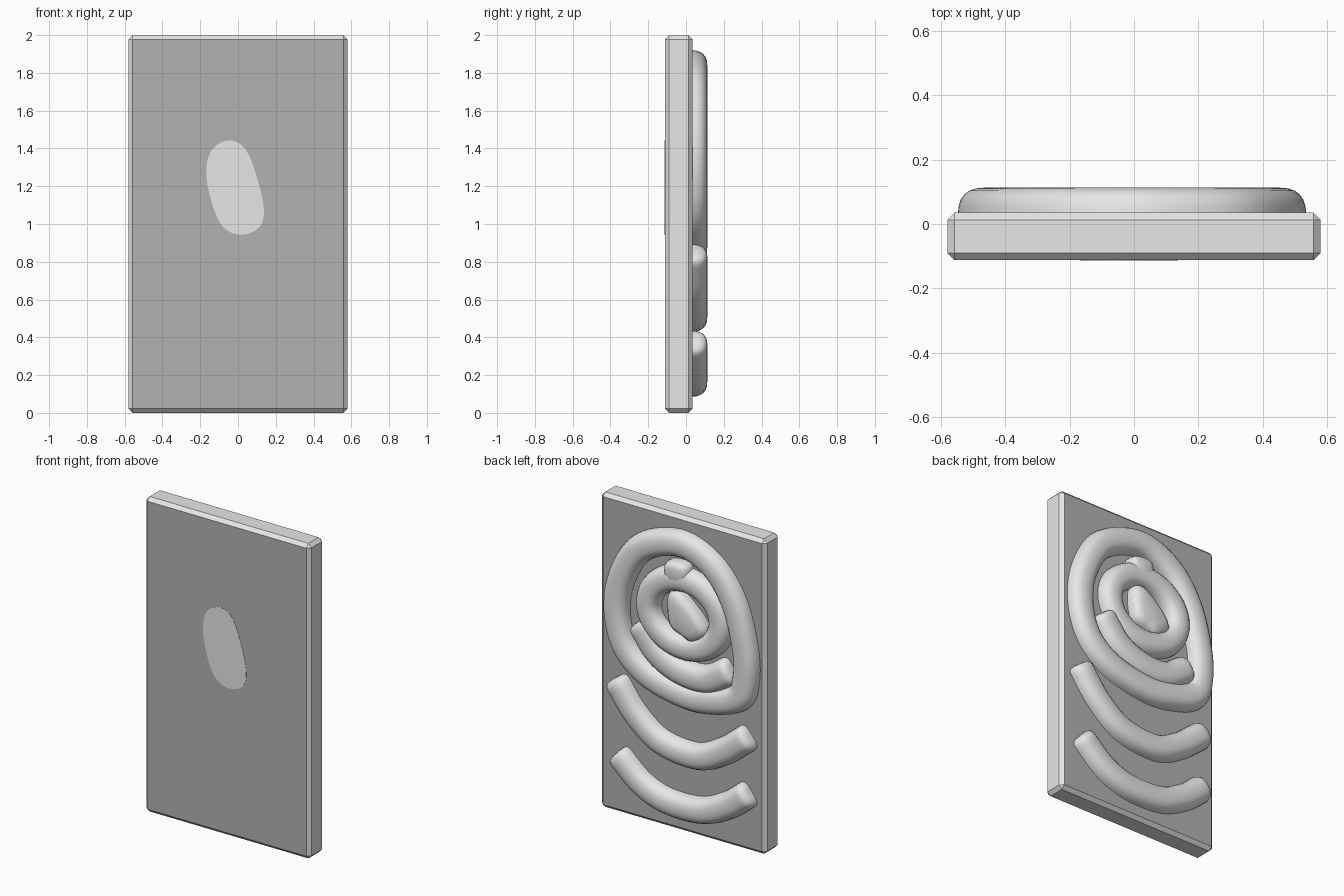
import bpy, bmesh, math
from mathutils import Vector

if "Cube" in bpy.data.objects:
    bpy.data.objects.remove(bpy.data.objects["Cube"])


def material(name, v):
    m = bpy.data.materials.new(name)
    m.diffuse_color = (v, v, v, 1)
    m.use_nodes = True
    m.node_tree.nodes["Principled BSDF"].inputs["Base Color"].default_value = m.diffuse_color
    return m


LIGHT = material("light_grey", 0.8)
DARK = material("mid_grey", 0.45)
BACK, TOP = 0.02, 0.113


def finish(name, bm, mats, angle=60):
    bmesh.ops.recalc_face_normals(bm, faces=bm.faces)
    me = bpy.data.meshes.new(name)
    bm.to_mesh(me)
    bm.free()
    ob = bpy.data.objects.new(name, me)
    bpy.context.collection.objects.link(ob)
    for m in mats:
        me.materials.append(m)
    bpy.ops.object.select_all(action='DESELECT')
    ob.select_set(True)
    bpy.context.view_layer.objects.active = ob
    bpy.ops.object.shade_smooth_by_angle(angle=math.radians(angle))
    return ob


def spline(pts, closed, n=7):
    """Smooth path through (x, z) points."""
    p = [Vector(q) for q in pts]
    if closed:
        p = [p[-1]] + p + p[:2]
    else:
        p = [2 * p[0] - p[1]] + p + [2 * p[-1] - p[-2]]
    out = []
    for a, b, c, d in zip(p, p[1:], p[2:], p[3:]):
        for i in range(n):
            t = i / n
            out.append(0.5 * (2 * b + (c - a) * t + (2 * a - 5 * b + 4 * c - d) * t * t
                              + (3 * b - a - 3 * c + d) * t ** 3))
    if not closed:
        out.append(p[-2])
    return out


def ridge(name, pts, width, closed=False, top=TOP):
    """Rounded bar lying on the back of the slab."""
    path = spline(pts, closed)
    n = len(path)
    rows = []
    for i, c in enumerate(path):
        a = path[(i - 1) % n] if closed or i else c
        b = path[(i + 1) % n] if closed or i < n - 1 else c
        t = (b - a).normalized()
        rows.append((c, t, 1.0))
    if not closed:    # softened blunt ends
        caps = ((0.018, 0.93), (0.03, 0.78), (0.036, 0.5))
        c, t, _ = rows[0]
        d, u, _ = rows[-1]
        rows = [(c - t * o, t, s) for o, s in reversed(caps)] + rows + [(d + u * o, u, s) for o, s in caps]
    bm = bmesh.new()
    rings = []
    for c, t, s in rows:
        side = Vector((-t.y, t.x))
        ring = []
        for k in range(13):
            a = math.pi * k / 12
            ca, sa = math.cos(a), math.sin(a)
            w = math.copysign(abs(ca) ** 0.8, ca) * width * s
            q = c + side * w
            ring.append(bm.verts.new((q.x, BACK + (top - BACK) * s * max(sa, 0) ** 0.75, q.y)))
        rings.append(ring)
    pairs = list(zip(rings, rings[1:])) + ([(rings[-1], rings[0])] if closed else [])
    for r, q in pairs:
        for k in range(12):
            bm.faces.new((r[k], r[k + 1], q[k + 1], q[k]))
        bm.faces.new((r[12], r[0], q[0], q[12]))
    if not closed:
        bm.faces.new(rings[0])
        bm.faces.new(rings[-1])
    return finish(name, bm, [LIGHT])


def mound(name, pts, levels):
    """Stacked, scaled copies of an outline; levels are (scale, y)."""
    path = spline(pts, True, 5)
    mid = sum(path, Vector((0, 0))) / len(path)
    bm = bmesh.new()
    rings = []
    for s, y in levels:
        rings.append([bm.verts.new((q.x, y, q.y)) for q in (mid + (p - mid) * s for p in path)])
    n = len(path)
    for r, q in zip(rings, rings[1:]):
        for k in range(n):
            bm.faces.new((r[k], r[(k + 1) % n], q[(k + 1) % n], q[k]))
    bm.faces.new(rings[0])
    bm.faces.new(rings[-1])
    return finish(name, bm, [LIGHT])


# slab: darker broad faces, light chamfered rim
bm = bmesh.new()
bmesh.ops.create_cube(bm, size=1)
for v in bm.verts:
    v.co = (v.co.x * 1.16, v.co.y * 0.147 - 0.0385, v.co.z * 2 + 1)
bmesh.ops.bevel(bm, geom=bm.edges[:], offset=0.022, segments=1, affect='EDGES', profile=0.5)
bm.normal_update()
for f in bm.faces:
    f.material_index = 1 if abs(f.normal.y) > 0.9 else 0
finish("slab", bm, [LIGHT, DARK], 30)

# pale oval patch on the front
mound("front_patch", [(-.05, 1.443), (-.14, 1.39), (-.168, 1.27), (-.135, 1.1), (-.075, .98), (.02, .943),
                      (.11, .98), (.137, 1.07), (.105, 1.23), (.04, 1.395)],
      [(1, -0.1135), (1, -0.108)])

# large outer ring
ridge("outer_ring", [(0, 1.835), (.27, 1.74), (.41, 1.53), (.45, 1.3), (.39, 1.08), (.22, .94), (-.05, .88),
                     (-.26, .905), (-.41, .97), (-.455, 1.08), (-.455, 1.27), (-.38, 1.55), (-.23, 1.75)],
      0.085, True)

# inner ring
ridge("inner_ring", [(-.03 + .255 * math.cos(a * math.pi / 6), 1.4 + .215 * math.sin(a * math.pi / 6))
                     for a in range(12)], 0.08, True)

# crescent below the inner ring
ridge("inner_crescent", [(.27, 1.235), (.16, 1.1), (-.01, 1.025), (-.19, 1.025), (-.335, 1.11)], 0.088)

# two wide lower arcs
ridge("middle_arc", [(.44, .83), (.31, .665), (.13, .54), (-.12, .515), (-.3, .595), (-.46, .72)], 0.083)
ridge("lower_arc", [(.42, .365), (.27, .24), (.09, .175), (-.15, .18), (-.33, .26), (-.46, .36)], 0.083)

# small raised pieces in the middle
DOME = [(1, BACK), (1, .06), (.93, .088), (.8, .104), (.55, .112)]
mound("centre_piece", [(.0, 1.54), (.075, 1.5), (.06, 1.32), (-.03, 1.265), (-.11, 1.245), (-.2, 1.32), (-.15, 1.42)],
      DOME)
mound("top_knob", [(-.065, 1.715), (.02, 1.73), (.09, 1.7), (.085, 1.62), (.015, 1.575), (-.07, 1.63)], DOME)
